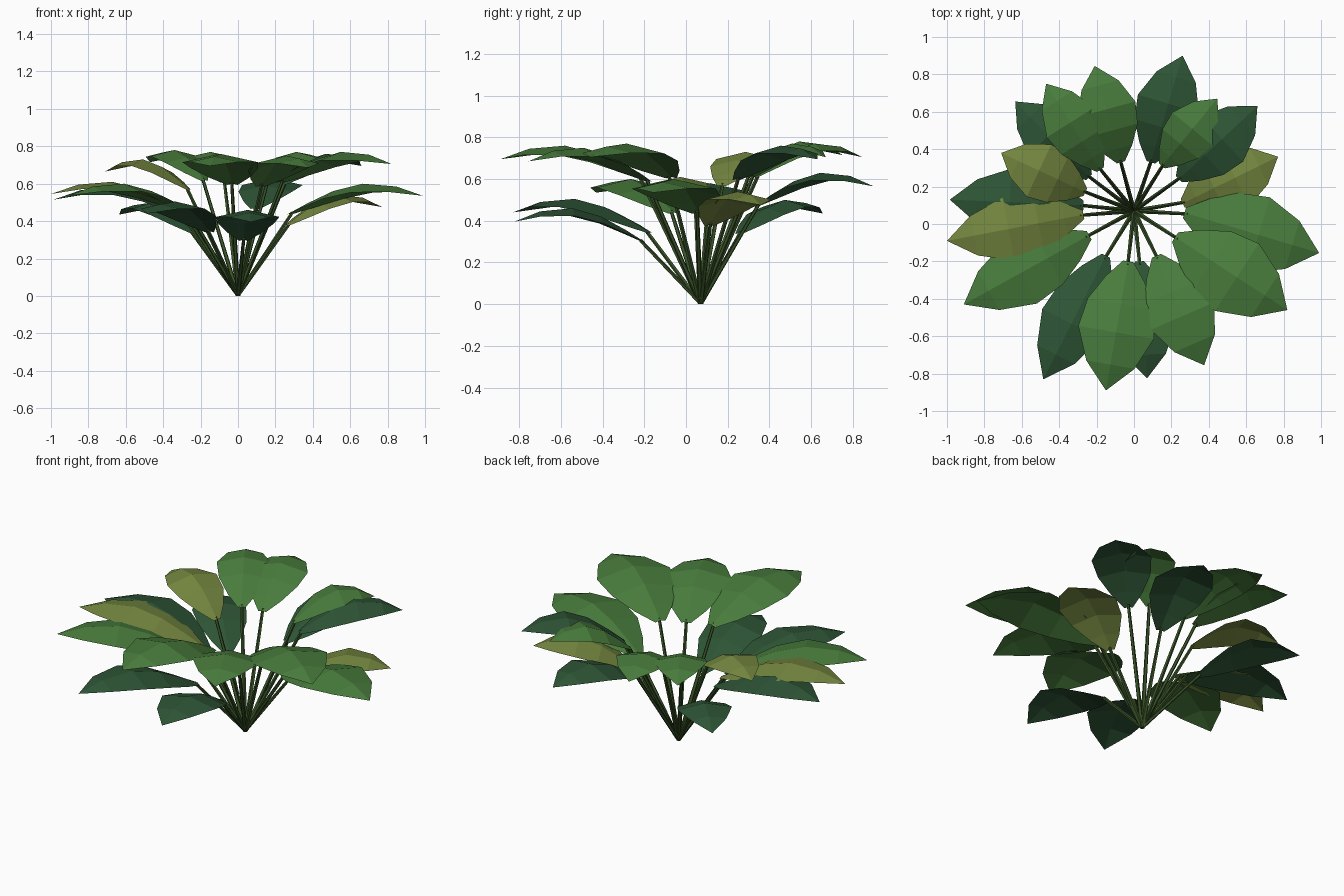
import bpy, bmesh, math
from mathutils import Vector

if "Cube" in bpy.data.objects:
    bpy.data.objects.remove(bpy.data.objects["Cube"])

def material(name, rgb):
    m = bpy.data.materials.new(name)
    m.diffuse_color = (*rgb, 1)
    m.use_nodes = True
    m.node_tree.nodes["Principled BSDF"].inputs["Base Color"].default_value = m.diffuse_color
    return m

MATS = {
    "g": material("mid_green", (0.065, 0.20, 0.045)),
    "d": material("dark_green", (0.027, 0.09, 0.036)),
    "y": material("olive_yellow", (0.175, 0.24, 0.05)),
}
STEM = material("stem_green", (0.04, 0.085, 0.02))
ROOT = Vector((0, 0.07, 0))

# Blade stations: distance along midrib, half width factor, midrib rise
STATIONS = [(0, .14, 0), (.14, .52, .055), (.33, .88, .12),
            (.55, 1, .16), (.8, .64, .145), (1, 0, .095)]

# Leaves: colour, base x, y, z, tip x, y, full width
LEAVES = [
    ("d", .09, .33, .47, .26, .90, .34),
    ("g", -.07, .33, .61, -.21, .845, .32),
    ("g", -.18, .29, .62, -.47, .75, .30),
    ("d", -.24, .25, .34, -.635, .655, .30),
    ("y", -.26, .17, .57, -.71, .38, .31),
    ("d", -.27, .10, .42, -.985, .13, .36),
    ("y", -.27, .05, .45, -1.0, -.09, .34),
    ("g", -.24, -.06, .44, -.91, -.43, .37),
    ("d", -.15, -.17, .345, -.485, -.83, .35),
    ("g", -.03, -.20, .60, -.15, -.89, .41),
    ("d", .03, -.20, .30, .07, -.825, .34),
    ("g", .12, -.17, .59, .375, -.755, .37),
    ("g", .22, -.07, .61, .82, -.46, .43),
    ("g", .27, .06, .44, .99, -.155, .42),
    ("y", .26, .11, .38, .77, .36, .34),
    ("d", .24, .24, .60, .66, .63, .33),
    ("g", .15, .31, .61, .445, .67, .28),
]

def build(name, bm, mat):
    bmesh.ops.recalc_face_normals(bm, faces=bm.faces)
    me = bpy.data.meshes.new(name)
    bm.to_mesh(me)
    bm.free()
    me.materials.append(mat)
    bpy.context.collection.objects.link(bpy.data.objects.new(name, me))

def blade(name, base, tip, width, mat):
    # Folded oval blade with raised midrib and pointed tip
    bm = bmesh.new()
    axis = tip - base
    side = Vector((-axis.y, axis.x, 0)).normalized()
    rows = []
    for t, w, rise in STATIONS:
        mid = base + axis * t + Vector((0, 0, rise))
        off = side * (w * width / 2)
        drop = Vector((0, 0, -0.11 * w * width))
        pts = [mid + off + drop, mid, mid - off + drop] if w else [mid]
        rows.append([bm.verts.new(p) for p in pts])
    for a, b in zip(rows, rows[1:]):
        for i in range(2):
            if len(b) == 3:
                bm.faces.new((a[i + 1], a[i], b[i], b[i + 1]))
            else:
                bm.faces.new((a[i + 1], a[i], b[0]))
    for f in bm.faces:
        f.normal_update()
        if f.normal.z < 0:
            f.normal_flip()
    me = bpy.data.meshes.new(name)
    bm.to_mesh(me)
    bm.free()
    me.materials.append(mat)
    bpy.context.collection.objects.link(bpy.data.objects.new(name, me))

def stem(name, start, end):
    # Thin tapered stalk with five sides
    bm = bmesh.new()
    d = end - start
    bmesh.ops.create_cone(bm, cap_ends=True, segments=5, radius1=.013,
                          radius2=.009, depth=d.length)
    q = d.to_track_quat('Z', 'Y')
    for v in bm.verts:
        v.co = q @ v.co + (start + end) / 2
        v.co.z = max(v.co.z, 0)
    build(name, bm, STEM)

for n, (c, bx, by, bz, tx, ty, w) in enumerate(LEAVES, 1):
    base, tip = Vector((bx, by, bz)), Vector((tx, ty, bz))
    blade(f"leaf_{n}", base, tip, w, MATS[c])
    stem(f"stem_{n}", ROOT, base + (tip - base) * .03 + Vector((0, 0, .006)))
